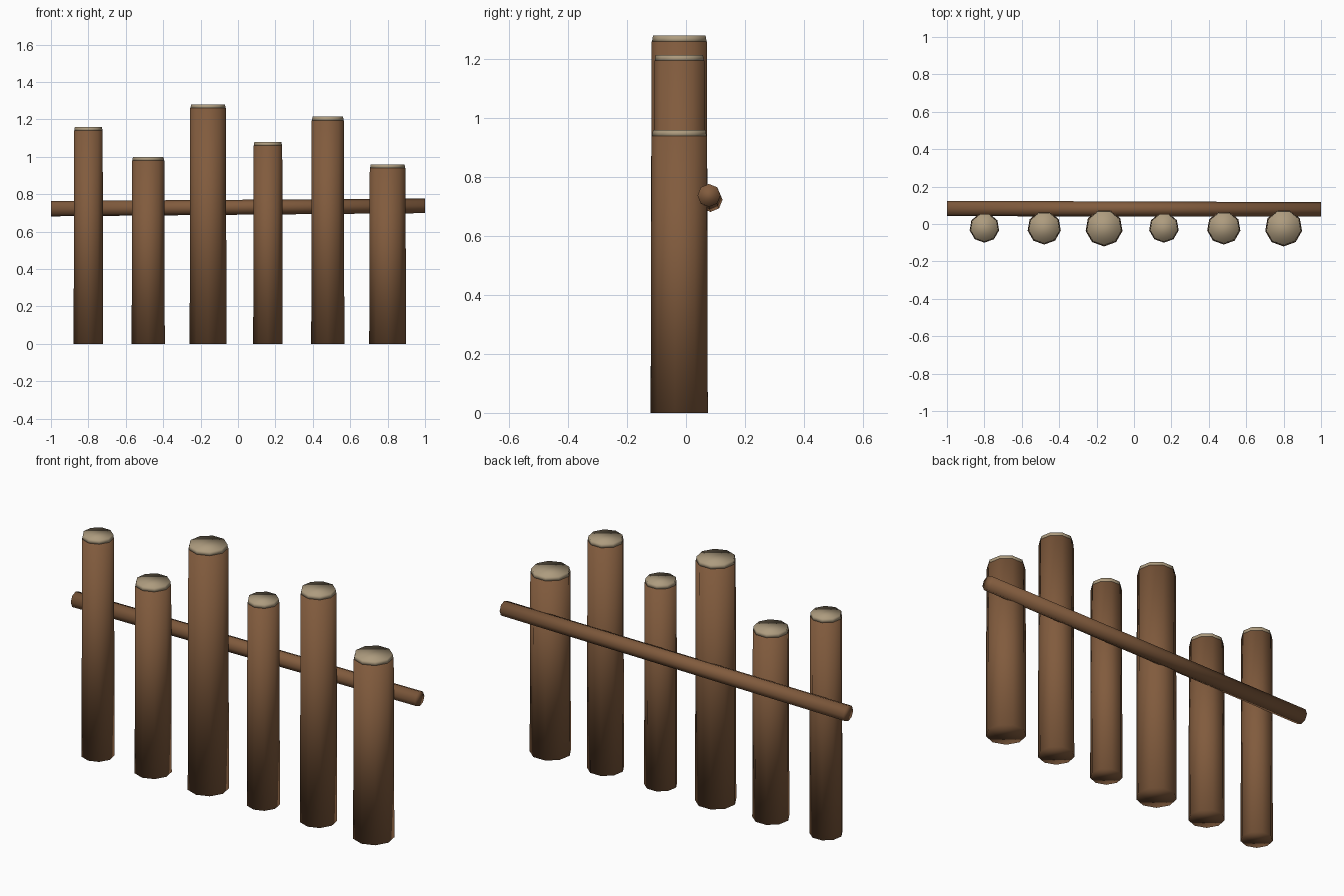
import bpy, bmesh, math
from mathutils import Vector, Matrix

if "Cube" in bpy.data.objects:
    bpy.data.objects.remove(bpy.data.objects["Cube"])


def material(name, rgb):
    m = bpy.data.materials.new(name)
    m.diffuse_color = (*rgb, 1)
    m.use_nodes = True
    m.node_tree.nodes["Principled BSDF"].inputs["Base Color"].default_value = m.diffuse_color
    return m


bark = material("bark", (0.22, 0.105, 0.047))
cut_wood = material("cut_wood", (0.42, 0.33, 0.21))


def log(name, start, end, r1, r2, sides, mat, turn=0.0):
    """Smooth-shaded closed tapered prism running from start to end."""
    start, end = Vector(start), Vector(end)
    axis = end - start
    rot = Vector((0, 0, 1)).rotation_difference(axis).to_matrix().to_4x4()
    bm = bmesh.new()
    rings = []
    for z, r in ((0, r1), (axis.length, r2)):
        rings.append([bm.verts.new((r * math.cos(turn + 2 * math.pi * i / sides),
                                    r * math.sin(turn + 2 * math.pi * i / sides), z))
                      for i in range(sides)])
    low, high = rings
    for i in range(sides):
        j = (i + 1) % sides
        bm.faces.new((low[i], low[j], high[j], high[i]))
    bm.faces.new(low[::-1])
    bm.faces.new(high)
    bm.transform(Matrix.Translation(start) @ rot)
    for f in bm.faces:
        f.smooth = True
    me = bpy.data.meshes.new(name)
    bm.to_mesh(me)
    bm.free()
    me.materials.append(mat)
    ob = bpy.data.objects.new(name, me)
    bpy.context.collection.objects.link(ob)
    return ob


# Upright posts with pale cut tops: (x, radius, total height)
posts = [(-0.80, 0.08, 1.16), (-0.48, 0.09, 1.00), (-0.16, 0.10, 1.28),
         (0.16, 0.08, 1.08), (0.48, 0.09, 1.215), (0.80, 0.10, 0.96)]
Y = -0.02
for n, (x, r, h) in enumerate(posts, 1):
    log(f"post_{n}", (x, Y, 0), (x, Y, h - 0.02), r, r * 0.97, 9, bark, -math.pi / 2)
    log(f"post_top_{n}", (x, Y, h - 0.022), (x, Y, h), r * 0.96, r * 0.92, 9,
        cut_wood, -math.pi / 2)

# Cross rail behind the posts, slightly tilted
log("rail", (-1, 0.083, 0.723), (1, 0.078, 0.738), 0.041, 0.039, 8, bark)
